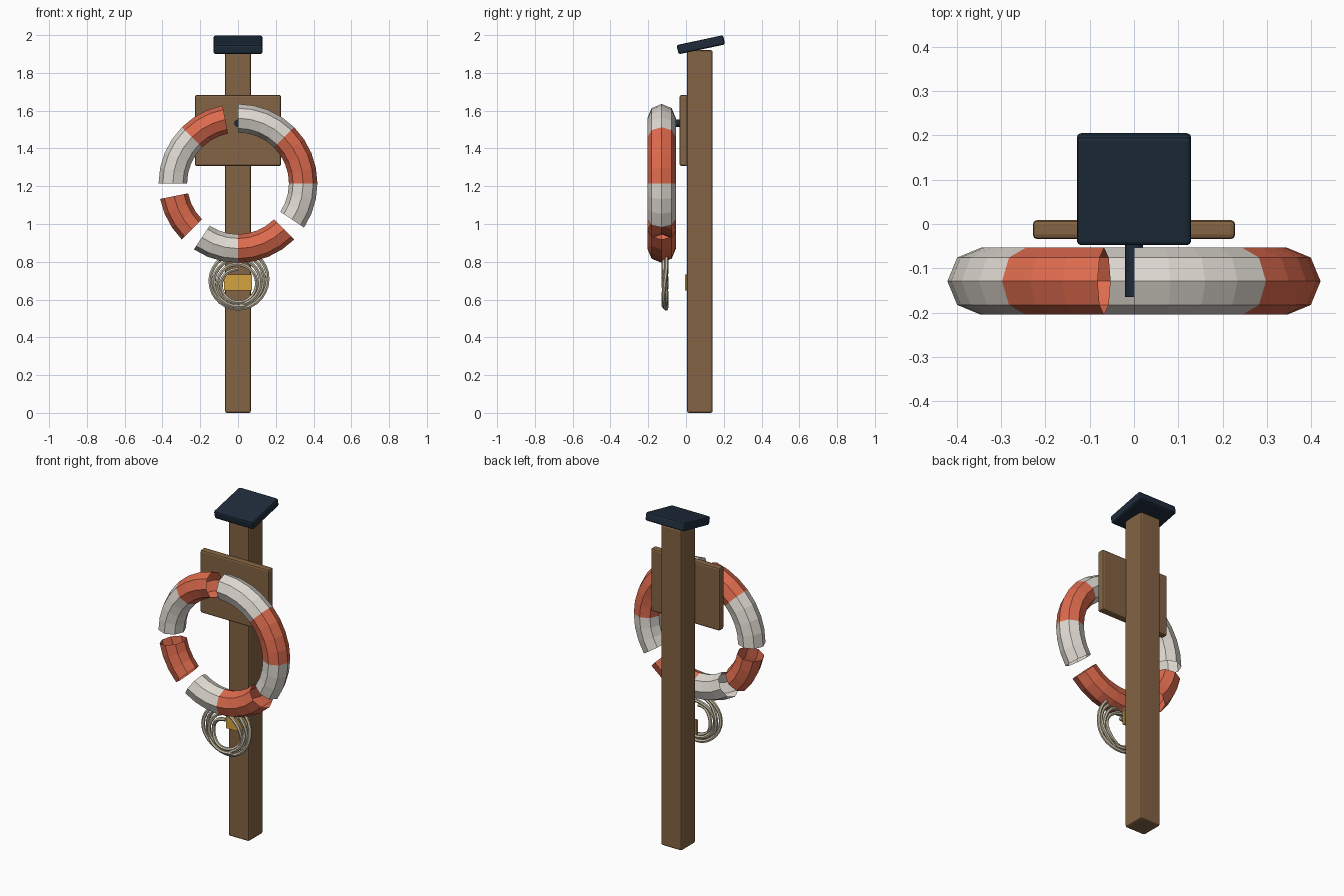
import bpy
import bmesh
import math
from mathutils import Matrix

cube = bpy.data.objects.get("Cube")
if cube:
    bpy.data.objects.remove(cube, do_unlink=True)


def material(name, rgb):
    mat = bpy.data.materials.new(name)
    mat.use_nodes = True
    color = (*rgb, 1)
    mat.diffuse_color = color
    shader = mat.node_tree.nodes["Principled BSDF"]
    shader.inputs["Base Color"].default_value = color
    shader.inputs["Roughness"].default_value = 0.8
    return mat


wood = material("weathered wood", (0.23, 0.125, 0.056))
navy = material("dark navy", (0.013, 0.025, 0.043))
orange = material("coral orange", (0.72, 0.145, 0.075))
white = material("warm white", (0.74, 0.70, 0.64))
gold = material("golden yellow", (0.65, 0.37, 0.05))
hemp = material("pale rope", (0.57, 0.51, 0.38))


def box(name, mat, center, size, bevel=0.01, tilt=0.0):
    bpy.ops.mesh.primitive_cube_add(size=1, location=center, rotation=(tilt, 0, 0))
    ob = bpy.context.object
    ob.name = name
    ob.scale = size
    bpy.ops.object.transform_apply(location=False, rotation=False, scale=True)
    ob.data.materials.append(mat)
    if bevel:
        mod = ob.modifiers.new("soft edges", "BEVEL")
        mod.width = bevel
        mod.segments = 2
    return ob


# Post, backboard, tilted cap and small plate
box("post", wood, (0, 0.073, 0.96), (0.136, 0.136, 1.92))
box("backboard", wood, (0, -0.0125, 1.495), (0.456, 0.043, 0.376))
box("post_cap", navy, (0, 0.0785, 1.949), (0.258, 0.252, 0.05), 0.01, math.radians(12))
box("yellow_plate", gold, (0, 0, 0.69), (0.15, 0.012, 0.086), 0)

# Peg that carries the ring
bpy.ops.mesh.primitive_cylinder_add(vertices=12, radius=0.02, depth=0.135,
                                    location=(0, -0.0975, 1.533),
                                    rotation=(math.pi / 2, 0, 0))
peg = bpy.context.object
peg.name = "hanging_peg"
peg.data.materials.append(navy)

# Life ring: alternating eighths, with four open gaps
SEGMENTS = 32
GAPS = (8, 16, 20, 28)
bpy.ops.mesh.primitive_torus_add(major_segments=SEGMENTS, minor_segments=8,
                                 major_radius=0.345, minor_radius=0.0755,
                                 location=(0, -0.129, 1.215))
ring = bpy.context.object
ring.name = "life_ring"
ring.data.materials.append(orange)
ring.data.materials.append(white)
bm = bmesh.new()
bm.from_mesh(ring.data)
removed = []
for face in bm.faces:
    mid = face.calc_center_median()
    turn = math.atan2(mid.y, mid.x) % math.tau
    index = int(turn / math.tau * SEGMENTS)
    face.material_index = (index // 4) % 2
    face.smooth = False
    if index in GAPS:
        removed.append(face)
bmesh.ops.delete(bm, geom=removed, context="FACES")
bm.transform(Matrix.Rotation(math.pi / 2, 4, "X"))
bm.to_mesh(ring.data)
bm.free()

# Coiled rope: a spiral whose loops gather near the bottom
TURNS, STEPS = 4, 28
count = TURNS * STEPS
curve = bpy.data.curves.new("rope_coil", "CURVE")
curve.dimensions = "3D"
curve.bevel_depth = 0.0105
curve.bevel_resolution = 1
curve.use_fill_caps = True
spline = curve.splines.new("POLY")
spline.points.add(count)
for i, point in enumerate(spline.points):
    t = i / count
    angle = math.tau * i / STEPS + math.pi / 2
    radius = 0.085 + 0.077 * t
    point.co = (radius * math.cos(angle),
                -0.111 + 0.008 * math.sin(angle * 2.5),
                0.675 + 0.033 * t + radius * math.sin(angle), 1)
rope = bpy.data.objects.new("rope_coil", curve)
bpy.context.collection.objects.link(rope)
curve.materials.append(hemp)
bpy.ops.object.select_all(action="DESELECT")
rope.select_set(True)
bpy.context.view_layer.objects.active = rope
bpy.ops.object.convert(target="MESH")
bpy.ops.object.shade_smooth_by_angle()
